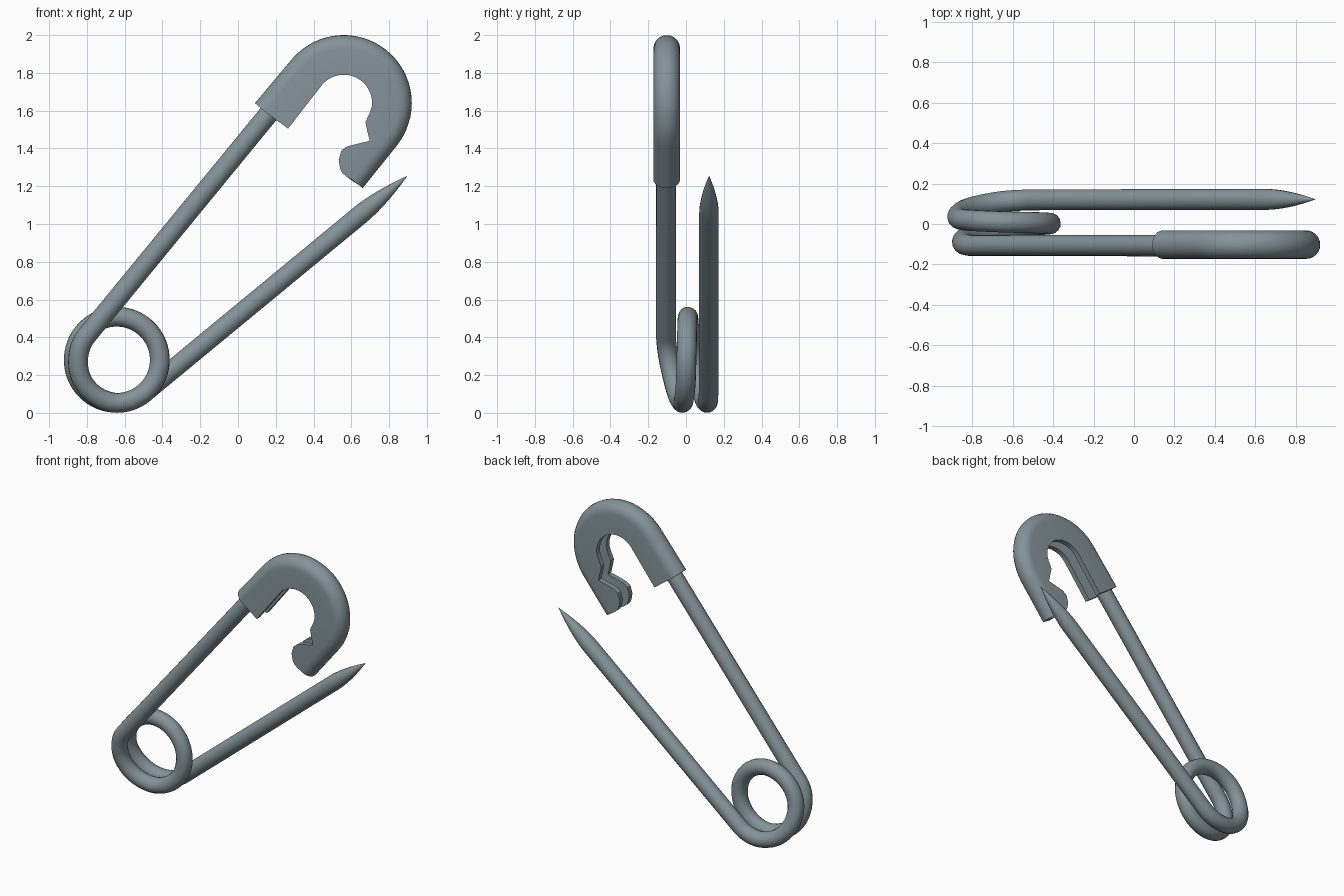
import bpy, bmesh, math
from mathutils import Vector

if "Cube" in bpy.data.objects:
    bpy.data.objects.remove(bpy.data.objects["Cube"])

metal = bpy.data.materials.new("blue_grey_metal")
metal.diffuse_color = (0.23, 0.29, 0.32, 1)
metal.use_nodes = True
metal.node_tree.nodes["Principled BSDF"].inputs["Base Color"].default_value = metal.diffuse_color


def lerp_knots(knots, a):
    for (a0, v0), (a1, v1) in zip(knots, knots[1:]):
        if a <= a1:
            return v0 + (v1 - v0) * (a - a0) / (a1 - a0)
    return knots[-1][1]


# ---- wire: fixed arm, coil, free arm and sharp point in one sweep ----
R = 0.0525
CX, CZ = -0.642, 0.281
A0, A1 = 140.4, 669.4
y_knots = [(A0, -.107), (160, -.103), (180, -.092), (225, -.055), (270, -.018), (330, 0),
           (450, .01), (520, .022), (540, .034), (585, .082), (630, .114), (A1, .12)]
r_knots = [(A0, .204), (180, .204), (270, .228), (A1, .228)]
path = [((0.30, -.105, 1.75), 1), ((0.16, -.107, 1.58), 1)]
N = 110
for i in range(N + 1):
    a = A0 + (A1 - A0) * i / N
    y = sum(lerp_knots(y_knots, min(max(a + d, A0), A1)) for d in (-14, -7, 0, 7, 14)) / 5
    r = lerp_knots(r_knots, a)
    t = math.radians(a)
    path.append(((CX + r * math.cos(t), y, CZ + r * math.sin(t)), 1))
start, tip = Vector(path[-1][0]), Vector((0.897, .122, 1.255))
length = (tip - start).length
for i in range(13):
    s = i / 12
    p = start.lerp(tip, 1 - 0.32 * (1 - s) / length)
    path.append((p, max(1 - s ** 1.7, 0.01)))

cu = bpy.data.curves.new("pin_wire", 'CURVE')
cu.dimensions = '3D'
cu.bevel_depth = R
cu.bevel_resolution = 6
cu.use_fill_caps = True
sp = cu.splines.new('POLY')
sp.points.add(len(path) - 1)
for pt, (co, rad) in zip(sp.points, path):
    pt.co = (*co, 1)
    pt.radius = rad
wire = bpy.data.objects.new("pin_wire", cu)
bpy.context.collection.objects.link(wire)
cu.materials.append(metal)

# ---- clasp: folded channel, rounded outside, slotted inside ----
C = Vector((0.56, 1.64))
RO, RI = 0.36, 0.15


def polar(r, deg):
    return C + r * Vector((math.cos(math.radians(deg)), math.sin(math.radians(deg))))


# rows of (outer point, outward normal, inner point) along the clasp
n_in, n_out = polar(1, 139.5) - C, polar(1, -39) - C
rows = [(Vector((0.09, 1.64)), n_in, Vector((0.265, 1.505)))]
for i in range(25):
    a = 139.5 * (1 - i / 24)
    rows.append((polar(RO, a), polar(1, a) - C, polar(RI, a)))
for a, p in [(-6, (.708, 1.62)), (-12, (.70, 1.595)), (-22, (.675, 1.54)),
             (-30, (.685, 1.49)), (-39, (.697, 1.44))]:
    rows.append((polar(RO, a), polar(1, a) - C, Vector(p)))
hook_end = Vector((.66, 1.19))
for t, p in [(.15, (.64, 1.427)), (.3, (.575, 1.41)), (.42, (.547, 1.388)), (.55, (.533, 1.34)),
             (.75, (.54, 1.295)), (.88, (.552, 1.27)), (1, (.575, 1.25))]:
    rows.append((polar(RO, -39).lerp(hook_end, t), n_out, Vector(p)))

HALF, SLOT, YC = 0.0705, 0.035, -0.102
bm = bmesh.new()
rings = []
for o, n, inner in rows:
    base = o - n * HALF
    ring = [(inner, -HALF)]
    for k in range(13):
        t = math.pi * (k / 12 - 0.5)
        ring.append((base + n * HALF * math.cos(t), HALF * math.sin(t)))
    ring.append((inner, HALF))
    ring.append((inner, SLOT))
    for k in range(7):
        t = math.pi * (0.5 - k / 6)
        ring.append((base + n * SLOT * math.cos(t), SLOT * math.sin(t)))
    ring.append((inner, -SLOT))
    rings.append([bm.verts.new((p.x, YC + y, p.y)) for p, y in ring])
M = len(rings[0])
for ra, rb in zip(rings, rings[1:]):
    for k in range(M):
        bm.faces.new((ra[k], ra[(k + 1) % M], rb[(k + 1) % M], rb[k]))
bm.faces.new(rings[0])
bm.faces.new(rings[-1][::-1])
bmesh.ops.recalc_face_normals(bm, faces=bm.faces)
me = bpy.data.meshes.new("clasp")
bm.to_mesh(me)
bm.free()
me.materials.append(metal)
clasp = bpy.data.objects.new("clasp", me)
bpy.context.collection.objects.link(clasp)

# ---- smooth shading with crisp edges ----
bpy.ops.object.select_all(action='DESELECT')
wire.select_set(True)
bpy.context.view_layer.objects.active = wire
bpy.ops.object.convert(target='MESH')
clasp.select_set(True)
bpy.ops.object.shade_smooth_by_angle(angle=math.radians(35))
